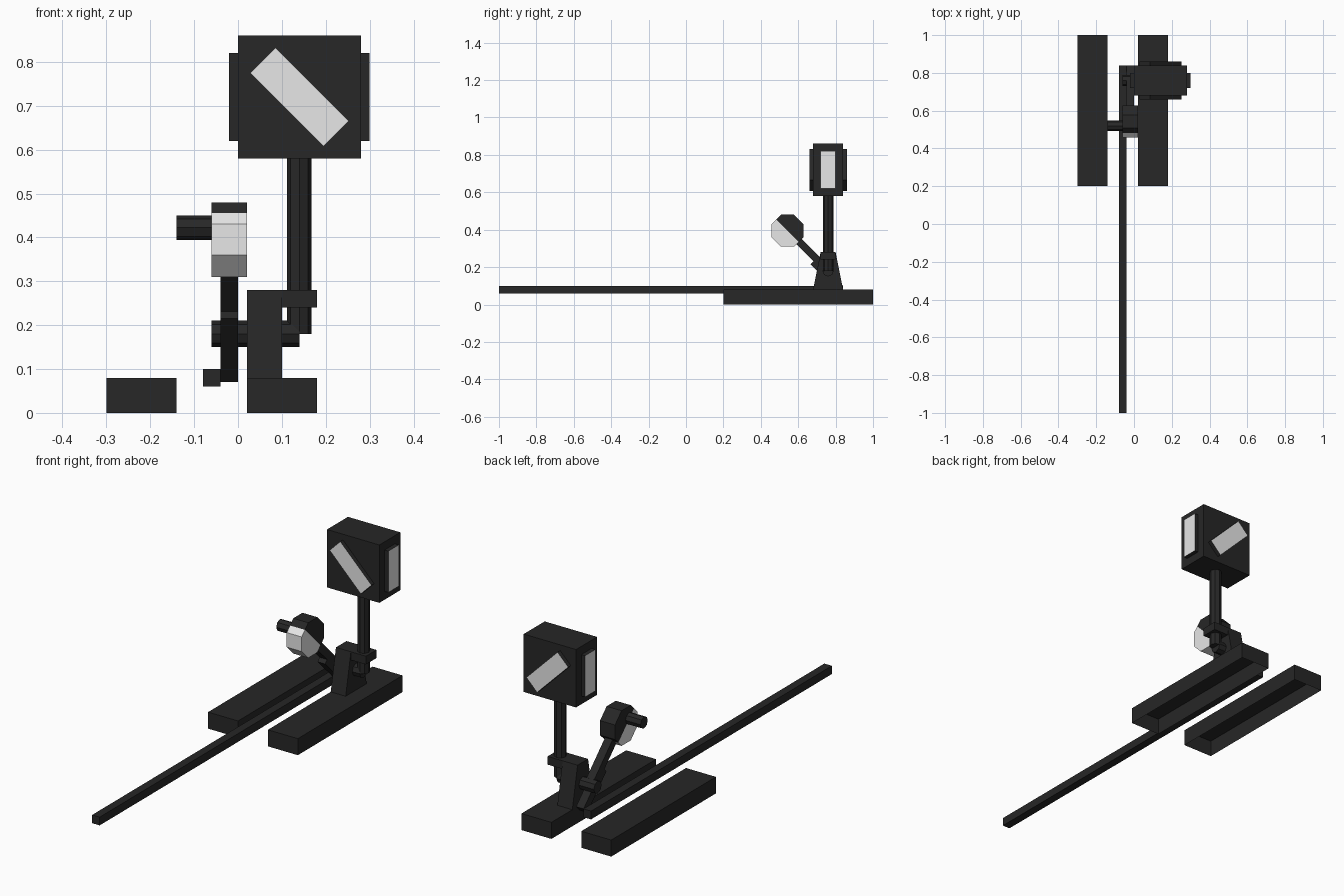
import bpy, bmesh, math
from mathutils import Vector, Matrix

if "Cube" in bpy.data.objects:
    bpy.data.objects.remove(bpy.data.objects["Cube"])

def material(name, c):
    m = bpy.data.materials.new(name)
    m.diffuse_color = (c, c, c, 1)
    m.use_nodes = True
    m.node_tree.nodes["Principled BSDF"].inputs["Base Color"].default_value = m.diffuse_color
    return m

BLACK = material("black_iron", 0.02)
WHITE = material("white_paint", 0.8)

def finish(name, bm):
    bmesh.ops.recalc_face_normals(bm, faces=bm.faces)
    me = bpy.data.meshes.new(name)
    bm.to_mesh(me)
    bm.free()
    me.materials.append(BLACK)
    me.materials.append(WHITE)
    ob = bpy.data.objects.new(name, me)
    bpy.context.collection.objects.link(ob)
    return ob

def box_bm(center, size, rot=Matrix.Identity(4)):
    bm = bmesh.new()
    bmesh.ops.create_cube(bm, size=1, matrix=Matrix.Translation(center) @ rot @ Matrix.Diagonal((*size, 1)))
    return bm

def box(name, x, y, z):
    c = [(a + b) / 2 for a, b in (x, y, z)]
    return finish(name, box_bm(c, [b - a for a, b in (x, y, z)]))

def cyl_bm(p, q, r, turn=0.0):
    # eight-sided bar from p to q
    p, q = Vector(p), Vector(q)
    d = q - p
    bm = bmesh.new()
    m = Matrix.Translation((p + q) / 2) @ d.to_track_quat('Z', 'Y').to_matrix().to_4x4() @ Matrix.Rotation(turn, 4, 'Z')
    bmesh.ops.create_cone(bm, cap_ends=True, segments=8, radius1=r, radius2=r, depth=d.length, matrix=m)
    return bm

def white_ends(ob, axis):
    for f in ob.data.polygons:
        if abs(f.normal[axis]) > 0.9:
            f.material_index = 1

# Trough sleepers, open underneath
for side, x in (("left", -0.22), ("right", 0.10)):
    bm = box_bm((x, 0.6, 0.04), (0.16, 0.8, 0.08))
    bmesh.ops.delete(bm, geom=[f for f in bm.faces if f.calc_center_median().z < 0.001], context='FACES')
    finish(side + "_sleeper", bm)

# Throw rod
box("throw_rod", (-0.08, -0.04), (-1, 0.84), (0.06, 0.10))

# Bearing bracket: tapered block with a top arm
bm = box_bm((0.06, 0.76, 0.18), (0.08, 0.16, 0.20))
for v in bm.verts:
    if v.co.z > 0.2:
        v.co.y = 0.76 + (v.co.y - 0.76) * 0.5
finish("bearing_bracket", bm)
box("bracket_arm", (0.02, 0.18), (0.72, 0.80), (0.24, 0.28))

# Pivot shaft and lantern post
finish("pivot_shaft", cyl_bm((-0.06, 0.76, 0.18), (0.14, 0.76, 0.18), 0.03))
finish("lantern_post", cyl_bm((0.14, 0.76, 0.18), (0.14, 0.76, 0.60), 0.028))

# Lever arm and lower crank, both leaning at 45 degrees
lean = Matrix.Rotation(math.radians(45), 4, 'X')
finish("lever_arm", box_bm((-0.02, 0.652, 0.288), (0.04, 0.04, 0.31), lean))
finish("lever_crank", box_bm((-0.02, 0.7525, 0.1575), (0.04, 0.042, 0.205), lean))

# Counterweight, half white and half black
c = Vector((0, 0.543, 0.395))
bm = cyl_bm(c + Vector((-0.06, 0, 0)), c + Vector((0.02, 0, 0)), 0.092, math.pi / 8)
n = Vector((0, 1, 1)).normalized()
bmesh.ops.bisect_plane(bm, geom=bm.verts[:] + bm.edges[:] + bm.faces[:], plane_co=c, plane_no=n)
for f in bm.faces:
    f.material_index = int((f.calc_center_median() - c).dot(n) < 0)
finish("counterweight", bm)

# Lever handle
finish("lever_handle", cyl_bm((-0.14, 0.52, 0.422), (-0.06, 0.52, 0.422), 0.028))

# Lantern with white slanted and upright panels
box("lantern_body", (0, 0.28), (0.68, 0.84), (0.58, 0.86))
white_ends(box("side_panels", (-0.02, 0.30), (0.72, 0.80), (0.62, 0.82)), 0)
slant = Matrix.Rotation(math.radians(45), 4, 'Y')
white_ends(finish("slanted_panels", box_bm((0.14, 0.76, 0.72), (0.236, 0.20, 0.081), slant)), 1)
